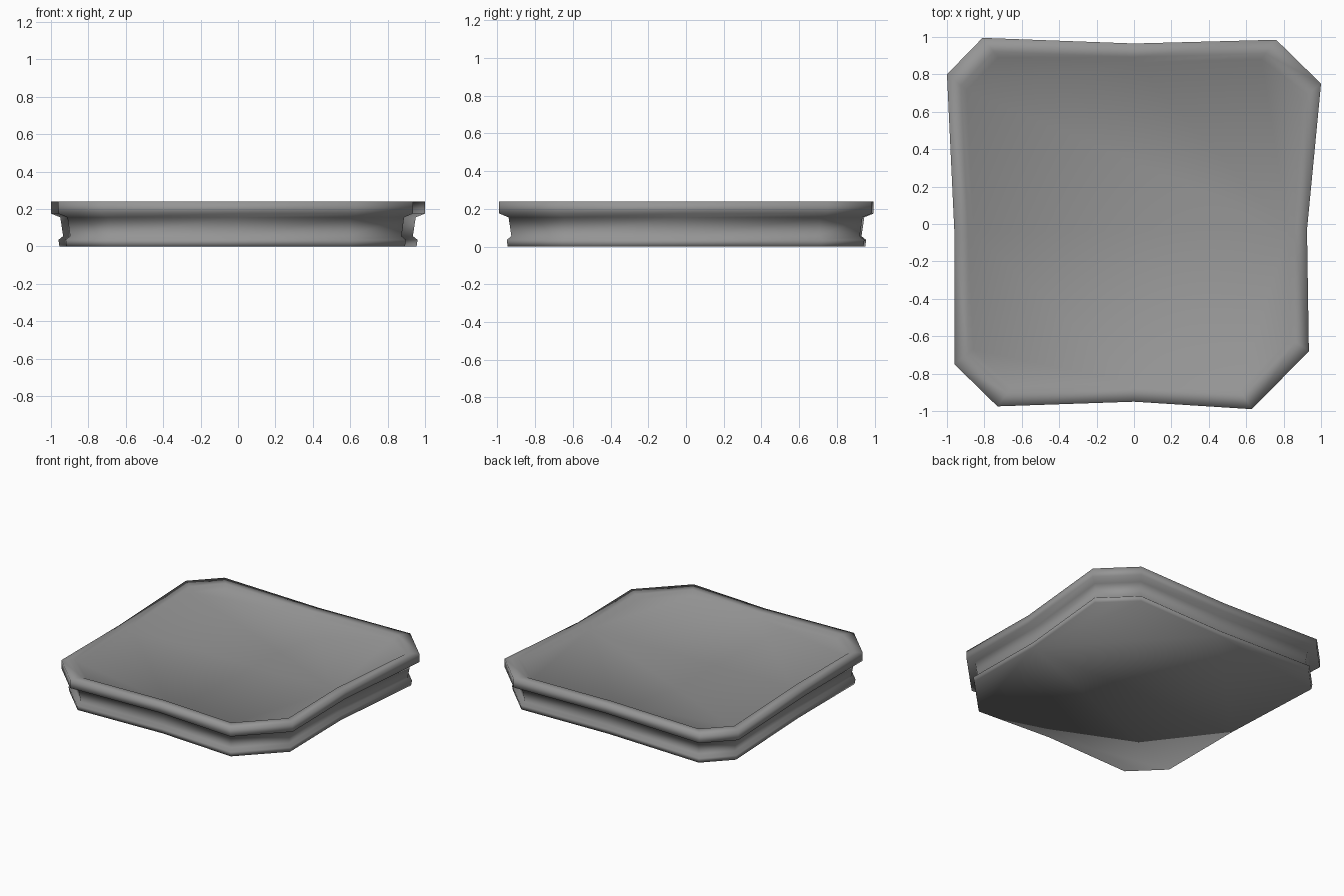
import bpy
import bmesh

cube = bpy.data.objects.get("Cube")
if cube:
    bpy.data.objects.remove(cube, do_unlink=True)

# Plain stone grey
stone = bpy.data.materials.new("stone_grey")
stone.use_nodes = True
grey = (0.3, 0.3, 0.3, 1)
stone.diffuse_color = grey
stone.node_tree.nodes["Principled BSDF"].inputs["Base Color"].default_value = grey

# Uneven slab outline with clipped corners and slightly pinched sides
outline = [(1, .75), (.76, .985), (0, .965), (-.81, .995), (-1, .8), (-.96, -.05),
           (-.96, -.75), (-.73, -.975), (0, -.95), (.63, -.99), (.935, -.68), (.925, -.03)]

# Section from base to dished top: outline scale and height
section = [(.955, 0), (.96, .035), (.935, .055), (.95, .155),
           (1, .175), (1, .24), (.925, .24), (.895, .215)]


def loft(name, outline, section, material):
    bm = bmesh.new()
    rings = [[bm.verts.new((x * s, y * s, z)) for x, y in outline] for s, z in section]
    n = len(outline)
    for low, high in zip(rings, rings[1:]):
        for i in range(n):
            j = (i + 1) % n
            bm.faces.new((low[i], low[j], high[j], high[i]))
    bm.faces.new(rings[0][::-1])
    bm.faces.new(rings[-1])
    for face in bm.faces:
        face.smooth = True
    mesh = bpy.data.meshes.new(name)
    bm.to_mesh(mesh)
    bm.free()
    mesh.materials.append(material)
    obj = bpy.data.objects.new(name, mesh)
    bpy.context.collection.objects.link(obj)
    return obj


# Slab with rim, side groove and base
loft("grooved_slab", outline, section, stone)
